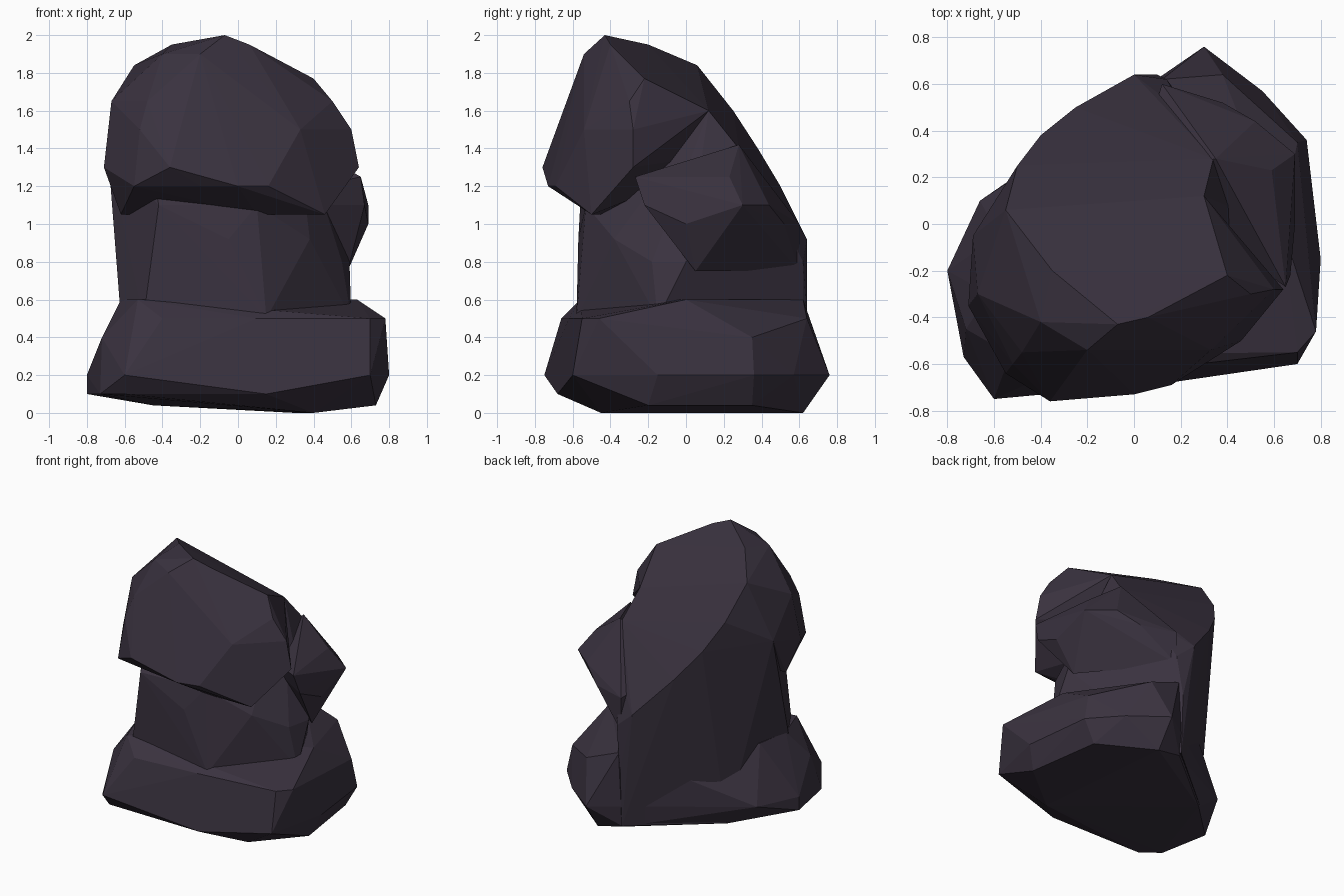
import bpy, bmesh

cube = bpy.data.objects.get("Cube")
if cube:
    bpy.data.objects.remove(cube, do_unlink=True)

stone = bpy.data.materials.new("dark purple stone")
stone.use_nodes = True
colour = (0.042, 0.032, 0.05, 1)
stone.diffuse_color = colour
bsdf = stone.node_tree.nodes["Principled BSDF"]
bsdf.inputs["Base Color"].default_value = colour
bsdf.inputs["Roughness"].default_value = 0.9


def corners(levels):
    """Corner points from outlines given by height."""
    return [(x, y, height) for height, outline in levels.items()
            for x, y in outline]


def boulder(name, points):
    """Faceted convex boulder wrapped around a few corner points."""
    bm = bmesh.new()
    for point in points:
        bm.verts.new(point)
    hull = bmesh.ops.convex_hull(bm, input=bm.verts[:])
    loose = {item for item in hull["geom_interior"] + hull["geom_unused"]
             if isinstance(item, bmesh.types.BMVert)}
    bmesh.ops.delete(bm, geom=list(loose), context="VERTS")
    bmesh.ops.recalc_face_normals(bm, faces=bm.faces[:])
    mesh = bpy.data.meshes.new(name)
    bm.to_mesh(mesh)
    bm.free()
    mesh.materials.append(stone)
    obj = bpy.data.objects.new(name, mesh)
    bpy.context.scene.collection.objects.link(obj)
    return obj


# Upper edge of the sloping back, shared by the core and the head
back_slope = corners({
    1.4: [(-.69, -.05), (-.4, .38)],
    1.6: [(-.5, .25), (.3, .12)],
    1.84: [(-.55, .06)],
})

# Wide foot
base = boulder("rock_base", corners({
    0: [(.4, -.45), (.3, .62)],
    .04: [(-.45, .15), (.1, .6), (.65, .35), (.73, -.2)],
    .1: [(-.6, -.67), (-.73, -.57), (-.8, -.2), (.15, -.68)],
    .2: [(-.6, -.75), (.7, -.6), (.8, -.15), (.74, .36), (.55, .57),
         (.3, .76), (-.66, .1), (-.8, -.2)],
    .4: [(-.72, -.45), (.7, .35)],
    .5: [(-.4, -.66), (.1, -.62), (.7, -.55), (.78, -.46), (.38, .64)],
    .6: [(-.53, -.56), (.63, 0), (.12, .62), (-.62, -.3), (-.58, -.05)],
}))

# Narrow waist, with the tall flat back and its upper slope
core = boulder("rock_core", back_slope + corners({
    .05: [(-.45, .16), (.1, .62)],
    .5: [(-.62, -.35), (-.5, -.55), (.15, -.58), (.6, -.15), (.1, .64)],
    .8: [(-.6, -.2), (-.6, -.05), (.55, -.18), (.59, 0), (.14, .62)],
    .92: [(-.05, -.57), (.38, -.38), (0, .64)],
    1.1: [(-.42, -.56), (.1, -.53), (-.61, -.2), (.22, .47)],
    1.2: [(-.25, .5)],
    1.4: [(.34, .28)],
}))

# Overhanging head
head = boulder("rock_head", back_slope + corners({
    2: [(-.07, -.43)],
    1.95: [(-.35, -.2), (.06, -.4)],
    1.9: [(-.2, -.54), (-.4, -.42)],
    1.77: [(.4, -.22)],
    1.65: [(-.48, -.55), (.5, -.3), (-.67, -.3)],
    1.5: [(.6, -.28), (.33, -.54), (-.52, -.6)],
    1.3: [(-.36, -.76), (-.71, -.35), (.64, -.28)],
    1.2: [(-.2, -.7), (0, -.73), (.16, -.69), (-.55, -.64)],
    1.05: [(.46, -.5), (.1, -.5), (-.62, -.3)],
}))

# Shoulder lump on the left flank, tapering down into the waist
shoulder = boulder("rock_shoulder", corners({
    1.42: [(.35, .28)],
    1.25: [(.59, .23), (.65, -.27)],
    1.1: [(.69, .3), (.52, .44), (.67, -.22), (0, .2)],
    1: [(.69, 0), (.38, .52), (.12, .6)],
    .75: [(.12, .6), (.58, .05)],
}))

# Fuse the lumps into one faceted rock
for part in (core, head, shoulder):
    fuse = base.modifiers.new("fuse " + part.name, "BOOLEAN")
    fuse.operation = "UNION"
    fuse.solver = "EXACT"
    fuse.object = part
graph = bpy.context.evaluated_depsgraph_get()
fused = bpy.data.meshes.new_from_object(base.evaluated_get(graph))
base.modifiers.clear()
base.data = fused
base.name = "rock"
for part in (core, head, shoulder):
    bpy.data.objects.remove(part, do_unlink=True)
